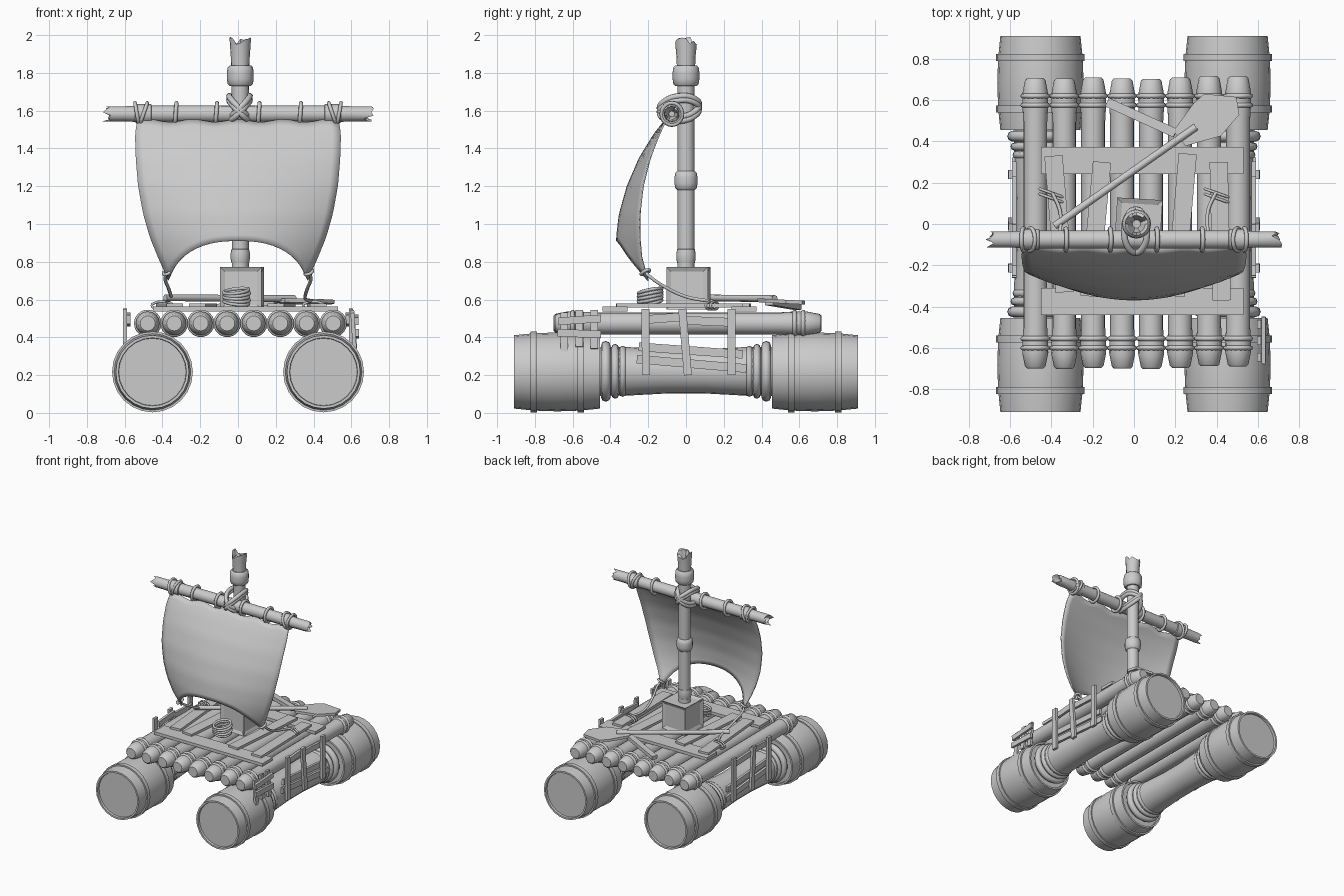
import bpy, bmesh, math, random
from mathutils import Vector, Matrix

if "Cube" in bpy.data.objects:
    bpy.data.objects.remove(bpy.data.objects["Cube"])
random.seed(4)


def finish(name, bm, angle=None):
    bmesh.ops.recalc_face_normals(bm, faces=bm.faces)
    me = bpy.data.meshes.new(name)
    bm.to_mesh(me)
    bm.free()
    ob = bpy.data.objects.new(name, me)
    bpy.context.collection.objects.link(ob)
    if angle:
        bpy.ops.object.select_all(action='DESELECT')
        bpy.context.view_layer.objects.active = ob
        ob.select_set(True)
        bpy.ops.object.shade_smooth_by_angle(angle=math.radians(angle))
    return ob


def lathe(name, prof, loc, axis='Z', seg=20, jag=()):
    """Turn (radius, height) points around an axis; rings listed in jag get splintered."""
    bm = bmesh.new()
    rot = {'Z': Matrix(), 'Y': Matrix.Rotation(-math.pi / 2, 4, 'X'),
           'X': Matrix.Rotation(math.pi / 2, 4, 'Y')}[axis]
    rings = []
    for k, (r, h) in enumerate(prof):
        ring = []
        for i in range(seg):
            a = 2 * math.pi * i / seg
            dh = random.uniform(-.035, .02) if k in jag else 0
            dh *= -1 if h < 0 else 1
            ring.append(bm.verts.new(rot @ Vector((r * math.cos(a), r * math.sin(a), h + dh)) + Vector(loc)))
        rings.append(ring)
    for a, b in zip(rings, rings[1:]):
        for i in range(seg):
            j = (i + 1) % seg
            bm.faces.new((a[i], a[j], b[j], b[i]))
    bm.faces.new(rings[0])
    bm.faces.new(rings[-1])
    return finish(name, bm, 40)


def beam(name, p, q, w, t, up=(0, 0, 1)):
    """Board from p to q, w wide and t thick along up."""
    p, q = Vector(p), Vector(q)
    d = (q - p).normalized()
    s = d.cross(Vector(up)).normalized()
    n = s.cross(d)
    bm = bmesh.new()
    bmesh.ops.create_cube(bm, size=1)
    m = Matrix((s * w, d * (q - p).length, n * t)).transposed().to_4x4()
    m.translation = (p + q) / 2
    bm.transform(m)
    return finish(name, bm)


def rope(name, pts, r, closed=False):
    cu = bpy.data.curves.new(name, 'CURVE')
    cu.dimensions = '3D'
    cu.bevel_depth, cu.bevel_resolution, cu.resolution_u = r, 2, 4
    cu.use_fill_caps = True
    sp = cu.splines.new('BEZIER')
    sp.bezier_points.add(len(pts) - 1)
    for b, c in zip(sp.bezier_points, pts):
        b.co = c
        b.handle_left_type = b.handle_right_type = 'AUTO'
    sp.use_cyclic_u = closed
    ob = bpy.data.objects.new(name, cu)
    bpy.context.collection.objects.link(ob)
    bpy.ops.object.select_all(action='DESELECT')
    bpy.context.view_layer.objects.active = ob
    ob.select_set(True)
    bpy.ops.object.convert(target='MESH')
    return bpy.context.object


def ring(name, c, u, v, r):
    """Rope loop around centre c spanned by half-axes u and v."""
    c, u, v = Vector(c), Vector(u), Vector(v)
    return rope(name, [c + u * math.cos(a * math.pi / 4) + v * math.sin(a * math.pi / 4) for a in range(8)], r, True)


# Floats: two barrels joined by a waisted log on each side
for sx in (-1, 1):
    x = .453 * sx
    for sy in (-1, 1):
        lathe('barrel', [(.178, -.21), (.18, -.228), (.194, -.228), (.205, -.12), (.209, 0), (.205, .12),
                         (.194, .228), (.18, .228), (.178, .21)], (x, .682 * sy, .217), 'Y', 24)
        for h in (-.125, .125):
            lathe('barrel_hoop', [(.195, -.017), (.214, -.017), (.214, .017), (.195, .017)],
                  (x, .682 * sy + h, .217), 'Y', 24)
        for y, r in ((.425, .135), (.375, .125), (.335, .115)):
            ring('float_lashing', (x, y * sy, .22), (r, 0, 0), (0, 0, r), .026 if y > .4 else .02)
    lathe('float_log', [(.13, -.47), (.128, -.3), (.117, -.1), (.117, .1), (.128, .3), (.13, .47)],
          (x, 0, .22), 'Y', 20)

# Deck logs with their lashings
for i in range(8):
    x = -.478 + .1403 * i
    e = random.uniform(-.008, .008)
    lathe('deck_log', [(.04, -.695), (.05, -.685), (.063, -.62), (.062, -.57), (.058, -.5), (.058, .5),
                       (.062, .57), (.063, .63), (.05, .7), (.04, .71)], (x, e, .474), 'Y', 16)
    for y in (-.6, -.555, .575, .62):
        ring('deck_lashing', (x, y, .474), (.06, 0, 0), (0, 0, .06), .012)

# Deck boards
for y in (-.375, .308):
    beam('cross_board', (-.45, y, .55), (.53, y, .55), .132, .024)
for a, b in (((-.39, .33), (-.335, -.33)), ((-.155, .3), (-.215, -.35)),
             ((.26, .34), (.2, -.35)), ((.41, .3), (.425, -.37))):
    beam('long_board', (*a, .568), (*b, .568), .088, .022)
beam('loose_board', (-.13, .59, .56), (.2, .44, .585), .045, .03)

# Side lattices
for s in (-1, 1):
    for y0, y1 in ((-.215, -.212), (-.02, .01), (.24, .24)):
        beam('lattice_upright', (.598 * s, y0, .55), (.6 * s, y1, .2), .042, .02, (1, 0, 0))
    for a, b in (((-.25, .35), (.3, .31)), ((-.26, .285), (.32, .235)), ((-.2, .495), (.0, .51)), ((0, .49), (.23, .48))):
        beam('lattice_rail', (.58 * s, *a), (.58 * s, *b), .045, .02, (1, 0, 0))

# Small fender at the front right
for y, z0, z1 in ((-.645, .31, .53), (-.565, .35, .545), (-.485, .34, .545)):
    beam('fender_upright', (.605, y, z1), (.62, y, z0), .04, .02, (1, 0, 0))
beam('fender_rail', (.627, -.675, .485), (.627, -.45, .5), .04, .02, (1, 0, 0))
beam('fender_rail', (.63, -.68, .425), (.63, -.45, .415), .04, .02, (1, 0, 0))

# Paddle
beam_pts = [(.19, .45), (.29, .586), (.34, .63), (.495, .615), (.51, .53), (.42, .426), (.25, .378)]
bm = bmesh.new()
f = bm.faces.new([bm.verts.new((x, y, .605 - .05 * (y - .4))) for x, y in beam_pts])
ext = bmesh.ops.extrude_face_region(bm, geom=[f])
bmesh.ops.translate(bm, vec=(0, 0, -.02), verts=[v for v in ext['geom'] if isinstance(v, bmesh.types.BMVert)])
finish('paddle_blade', bm)
rope('paddle_shaft', [(-.385, -.01, .61), (-.05, .225, .607), (.3, .47, .605)], .018)

# Mast step: box with recessed panels
bm = bmesh.new()
bmesh.ops.create_cube(bm, size=1, matrix=Matrix.Translation((.022, .012, .66)) @ Matrix.Rotation(-.06, 4, 'Z')
                      @ Matrix.Diagonal((.22, .22, .225, 1)))
bmesh.ops.inset_individual(bm, faces=bm.faces[:], thickness=.035, depth=-.012)
finish('mast_step', bm)

# Mast with knots and splintered top
lathe('mast', [(.045, .55), (.045, 1.18), (.045, 1.6), (.046, 1.75), (.05, 1.88), (.057, 1.975), (.042, 1.965),
               (.02, 1.9)], (.012, 0, 0), 'Z', 16, (5, 6))
for z, r, h in ((.83, .051, .045), (1.23, .061, .05), (1.785, .071, .055)):
    lathe('mast_collar', [(r - .015, -h), (r - .004, -h * .8), (r, -h * .3), (r, h * .3), (r - .004, h * .8),
                          (r - .015, h)], (.012, 0, z), 'Z', 16)

# Yard with splintered ends, collars and sail ties
Y, Z = -.075, 1.583
lathe('yard', [(.015, -.62), (.03, -.69), (.04, -.7), (.04, -.6), (.044, -.5), (.045, 0), (.044, .5), (.04, .6),
               (.04, .7), (.03, .69), (.015, .62)], (0, Y, Z), 'X', 14, (1, 2, 8, 9))
for s in (-1, 1):
    lathe('yard_collar', [(.04, -.045), (.052, -.04), (.052, .04), (.04, .045)], (.5 * s, Y, Z), 'X', 14)
    for x, t in ((.535, .01), (.5, -.02)):
        ring('yard_lashing', (x * s, Y, Z), (t * s, 0, .058), (0, .055, 0), .01)
for x in (-.33, -.115, .11, .33):
    ring('sail_tie', (x, Y, Z), (.004, 0, .058), (0, .053, 0), .011)
for s in (-1, 1):
    for d in (0, .022):
        ring('mast_lashing', (.008, -.035, 1.6 + d), (.055 * s, 0, .055), (0, .105, .01), .016)

# Sail: billowing grid with an arched foot


def lerp(tab, z):
    for a, b in zip(tab, tab[1:]):
        if z >= b[0]:
            break
    k = (z - a[0]) / (b[0] - a[0])
    return [p + (q - p) * k for p, q in zip(a[1:], b[1:])]


# height, half width, centre y, edge y
shape = [(1.56, .53, -.1, -.1), (1.48, .545, -.165, -.14), (1.35, .541, -.245, -.19), (1.2, .528, -.31, -.228),
         (1.05, .5, -.352, -.245), (.93, .465, -.366, -.245), (.82, .42, -.366, -.235), (.7, .365, -.35, -.2)]
nu, nv = 24, 20
bm = bmesh.new()
g = []
for j in range(nv + 1):
    row = []
    for i in range(nu + 1):
        u = i / nu * 2 - 1
        foot = .70 + .21 * (1 - abs(u) ** 2.4)
        top = 1.545 + .008 * math.cos(u * 14)
        z = top + (foot - top) * j / nv
        w, c, e = lerp(shape, z)
        if j == nv and i in (0, nu):
            w += .004
        row.append(bm.verts.new((u * w, e + (c - e) * (1 - u * u), z)))
    g.append(row)
for j in range(nv):
    for i in range(nu):
        bm.faces.new((g[j][i], g[j][i + 1], g[j + 1][i + 1], g[j + 1][i]))
sail = finish('sail', bm, 60)
mod = sail.modifiers.new('thickness', 'SOLIDIFY')
mod.thickness, mod.offset = .008, 0

# Sheets tying the sail corners to the deck boards
for s in (-1, 1):
    ring('corner_knot', (.375 * s, -.215, .745), (.02, 0, .008), (0, .022, .01), .009)
    rope('sheet', [(.37 * s, -.22, .75), (.385 * s, -.19, .72), (.368 * s, -.1, .66), (.355 * s, .0, .615),
                   (.36 * s, .07, .6), (.395 * s, .15, .59)], .009)
    for d in (0, .025):
        ring('sheet_hitch', (.4 * s, .125 + d, .568), (.056, -.02, 0), (0, 0, .02), .007)

# Coiled rope on the deck
for k in range(5):
    ring('rope_coil', (-.01 + .004 * (k % 2), -.19, .585 + .015 * k), (.066, 0, -.008 + .004 * k),
         (0, .062, .012), .009)
